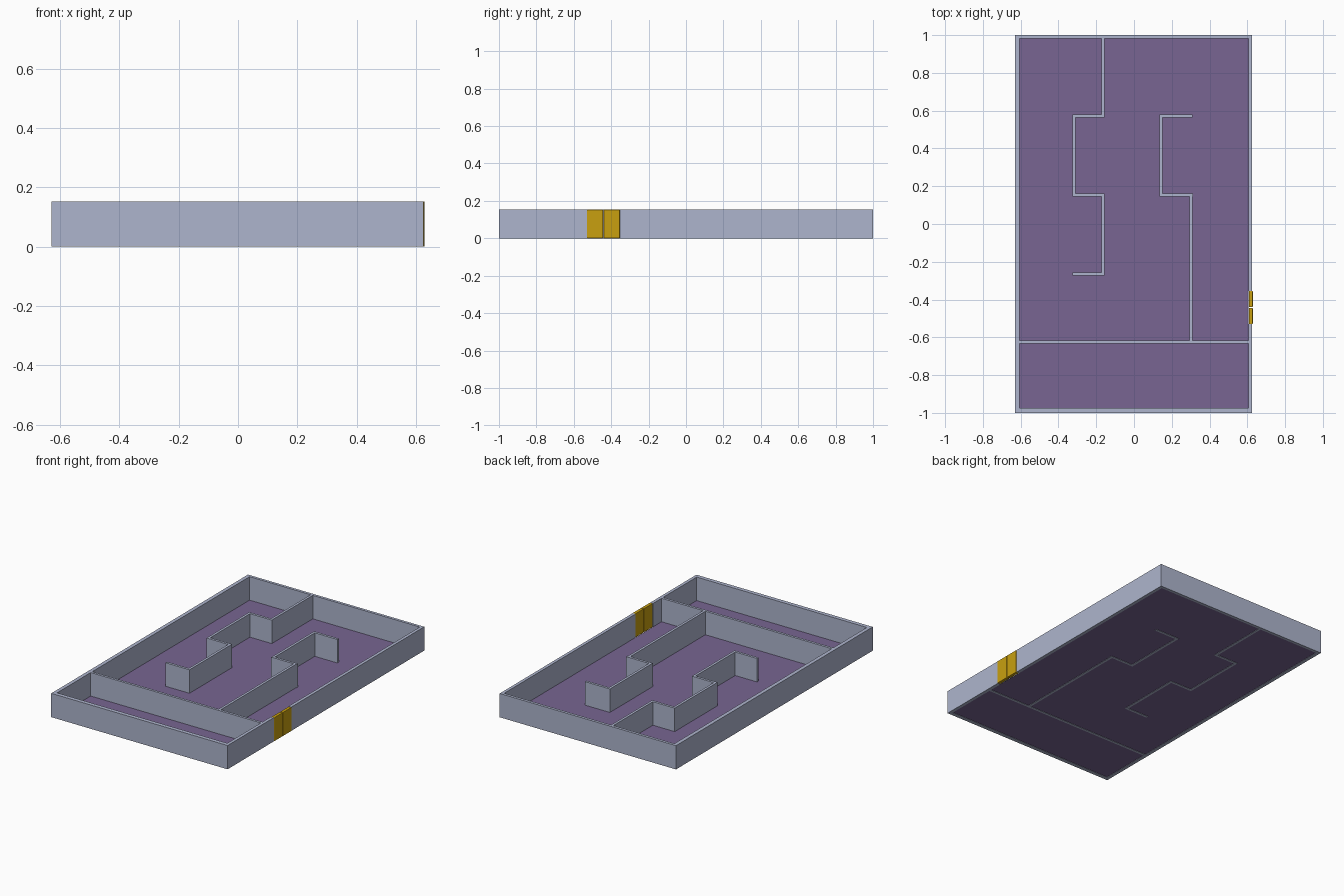
import bpy, bmesh
from mathutils import Vector

if "Cube" in bpy.data.objects:
    bpy.data.objects.remove(bpy.data.objects["Cube"])

H = 0.153   # wall height
T = 0.016   # partition thickness


def material(name, rgb):
    m = bpy.data.materials.new(name)
    m.diffuse_color = (*rgb, 1)
    m.use_nodes = True
    m.node_tree.nodes["Principled BSDF"].inputs["Base Color"].default_value = m.diffuse_color
    return m


GREY = material("pale blue grey", (0.42, 0.46, 0.61))
PURPLE = material("muted purple", (0.188, 0.130, 0.287))
GOLD = material("gold", (0.58, 0.35, 0.005))


def prism(name, footprint, mat, z0=0.0, z1=H):
    """Extrude a flat footprint straight up; a zero height gives a sheet."""
    bm = bmesh.new()
    face = bm.faces.new([bm.verts.new((x, y, z0)) for x, y in footprint])
    face.normal_update()
    if face.normal.z < 0:
        face.normal_flip()
    if z1 > z0:
        ext = bmesh.ops.extrude_face_region(bm, geom=[face], use_keep_orig=True)
        top = [v for v in ext["geom"] if isinstance(v, bmesh.types.BMVert)]
        bmesh.ops.translate(bm, verts=top, vec=(0, 0, z1 - z0))
        bmesh.ops.recalc_face_normals(bm, faces=bm.faces)
    me = bpy.data.meshes.new(name)
    bm.to_mesh(me)
    bm.free()
    me.materials.append(mat)
    ob = bpy.data.objects.new(name, me)
    bpy.context.collection.objects.link(ob)
    return ob


def ribbon(path, t=T):
    """Footprint of a right-angled path with mitred corners."""
    pts = [Vector(p) for p in path]
    dirs = [(b - a).normalized() for a, b in zip(pts, pts[1:])]
    norms = [Vector((-d.y, d.x)) for d in dirs]
    left, right = [], []
    for i, p in enumerate(pts):
        if 0 < i < len(pts) - 1:
            off = norms[i - 1] + norms[i]
        else:
            off = norms[0] if i == 0 else norms[-1]
        left.append(p + off * t / 2)
        right.append(p - off * t / 2)
    return [tuple(p) for p in left + right[::-1]]


# Outer wall, one open ring broken by the doorway
D0, D1 = -0.530, -0.354
XO0, XO1, XI0, XI1 = -0.629, 0.626, -0.605, 0.606
YI0, YI1 = -0.974, 0.982
prism("outer_wall", [
    (XO1, D1), (XO1, 1), (XO0, 1), (XO0, -1), (XO1, -1), (XO1, D0),
    (XI1, D0), (XI1, YI0), (XI0, YI0), (XI0, YI1), (XI1, YI1), (XI1, D1)], GREY)

# Floor sheet just above the wall feet, so the walls show from below
prism("floor", [(XI0, YI0), (XI1, YI0), (XI1, YI1), (XI0, YI1)], PURPLE, 0.002, 0.002)

# Inner partitions
YC = -0.625
prism("cross_partition", ribbon([(XI0, YC), (XI1, YC)]), GREY)
prism("left_partition", ribbon([
    (-0.163, YI1), (-0.163, 0.573), (-0.318, 0.573), (-0.318, 0.153),
    (-0.163, 0.153), (-0.163, -0.264), (-0.326, -0.264)]), GREY)
prism("alcove_partition", ribbon([
    (0.311, 0.573), (0.143, 0.573), (0.143, 0.153), (0.313, 0.153)]), GREY)
prism("corridor_partition", ribbon([(0.302, 0.145), (0.302, YC + T / 2)]), GREY)

# Double door: two softly bevelled leaves with a narrow gap
MID, GAP = (D0 + D1) / 2, 0.002
for name, a, b in (("door_leaf_front", D0, MID - GAP), ("door_leaf_back", MID + GAP, D1)):
    leaf = prism(name, [(0.608, a), (0.629, a), (0.629, b), (0.608, b)], GOLD)
    bev = leaf.modifiers.new("soft_edges", 'BEVEL')
    bev.width = 0.003
    bev.segments = 2
